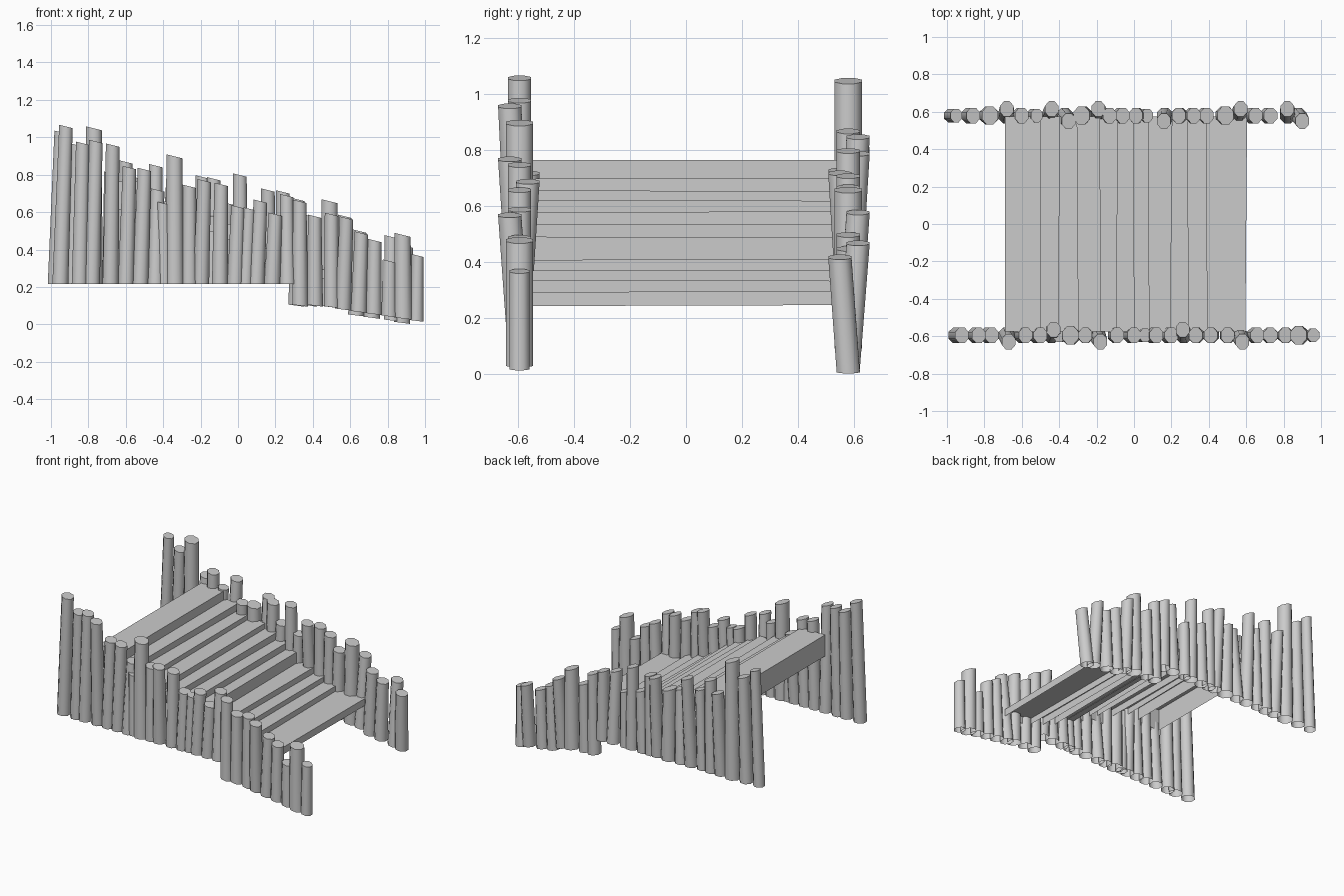
import bpy, bmesh, math, random

cube = bpy.data.objects.get("Cube")
if cube:
    bpy.data.objects.remove(cube, do_unlink=True)
random.seed(4)

grey = bpy.data.materials.new("plain grey wood")
grey.use_nodes = True
colour = (0.6, 0.6, 0.6, 1)
grey.diffuse_color = colour
grey.node_tree.nodes["Principled BSDF"].inputs["Base Color"].default_value = colour


def make_object(name, bm):
    """Finish a part: smooth round sides, keep corners sharp."""
    for face in bm.faces:
        face.smooth = True
    mesh = bpy.data.meshes.new(name)
    bm.to_mesh(mesh)
    bm.free()
    mesh.set_sharp_from_angle(angle=math.radians(50))
    mesh.materials.append(grey)
    bpy.context.collection.objects.link(bpy.data.objects.new(name, mesh))


def ground(x, y):
    """Height of the post feet along the stair."""
    if x < 0.27:
        return 0.217
    drop = 0.02 if y > 0 and x > 0.6 else 0
    return 0.1 - 0.16 * max(0, x - 0.45) - drop


def add_post(name, x, y, top, foot_y, radius, sides=8):
    """Leaning round stake with a slanted top and an open foot."""
    lean = -0.03 if x < -0.9 else random.uniform(-0.024, 0.008)
    foot_x = min(0.955, x + lean)
    foot_z = ground(x, y)
    bm = bmesh.new()
    low, high = [], []
    for i in range(sides):
        a = math.tau * (i + 0.5) / sides
        dx, dy = radius * math.cos(a), radius * 1.15 * math.sin(a)
        slope = 0 if x < 0.27 else -0.15 * dx
        low.append(bm.verts.new((foot_x + dx * 1.18, foot_y + dy, foot_z + slope)))
        high.append(bm.verts.new((x + dx, y + dy, top - 0.012 - 0.25 * dx)))
    bm.faces.new(high)
    for i in range(sides):
        j = (i + 1) % sides
        bm.faces.new((low[i], low[j], high[j], high[i]))
    make_object(name, bm)


# Stake rows: position along the stair and top height, in hundredths
front_row = [(-92, 107), (-83, 98), (-76, 99), (-67, 97), (-58, 85), (-50, 84),
             (-43, 73), (-40, 66), (-34, 91), (-26, 75), (-18, 78), (-9, 76),
             (0, 64), (6, 63), (12, 67), (20, 60), (26, 70), (33, 67), (41, 59),
             (50, 60), (58, 58), (66, 50), (73, 46), (81, 35), (88, 49), (96, 38)]
back_row = [(-95, 104), (-86, 97), (-77, 106), (-68, 82), (-60, 88),
            (-52, 79), (-44, 86), (-35, 74), (-28, 73), (-19, 80), (-13, 79),
            (-6, 66), (1, 81), (7, 62), (16, 73), (24, 72), (32, 68), (39, 59),
            (49, 67), (57, 59), (65, 51), (73, 46), (82, 48), (90, 43)]
pushed_out = {-67, -18, 58, -68, -44, -19, 57, 82}
pushed_in = {-43, 26, -35, 16, 90}
thick = {-77, -28, 49, 88, -34}
thin = {-40, 6, 7, -95, -52, 96}

for label, side, row, line in (("front", -1, front_row, 0.595), ("back", 1, back_row, 0.58)):
    for n, (px, pz) in enumerate(row):
        offset = line
        if px in pushed_out:
            offset += 0.035
        elif px in pushed_in:
            offset -= 0.03
        radius = 0.046 if px in thick else 0.034 if px in thin else 0.039
        add_post(f"{label}_post_{n + 1}", px / 100, side * offset, pz / 100,
                 side * line, radius)

# Overlapping plank treads, open underneath, descending towards +x
edges = [-0.69, -0.5, -0.4, -0.3, -0.18, -0.09, 0.0, 0.08, 0.2, 0.29, 0.39, 0.6]
tops = [0.765, 0.7, 0.655, 0.62, 0.58, 0.535, 0.49, 0.41, 0.37, 0.335, 0.295]
for n, top in enumerate(tops):
    back, nose, depth = edges[n], edges[n + 1], 0.085
    if n == 0:
        depth = 0.15
    else:
        back -= 0.04
    if top == tops[-1]:
        depth = 0.05
    bm = bmesh.new()
    bmesh.ops.create_cube(bm, size=1)
    # only the highest plank keeps its rear board
    hidden = [f for f in bm.faces
              if f.normal.z < -0.5 or (n > 0 and f.normal.x < -0.5)]
    bmesh.ops.delete(bm, geom=hidden, context="FACES")
    for v in bm.verts:
        skew = 0.01 * math.sin(n * 2) * v.co.y
        v.co = ((back + nose) / 2 + v.co.x * (nose - back) + skew,
                v.co.y * 1.15, top + (v.co.z - 0.5) * depth + skew * 0.4)
    make_object(f"tread_{n + 1}", bm)
